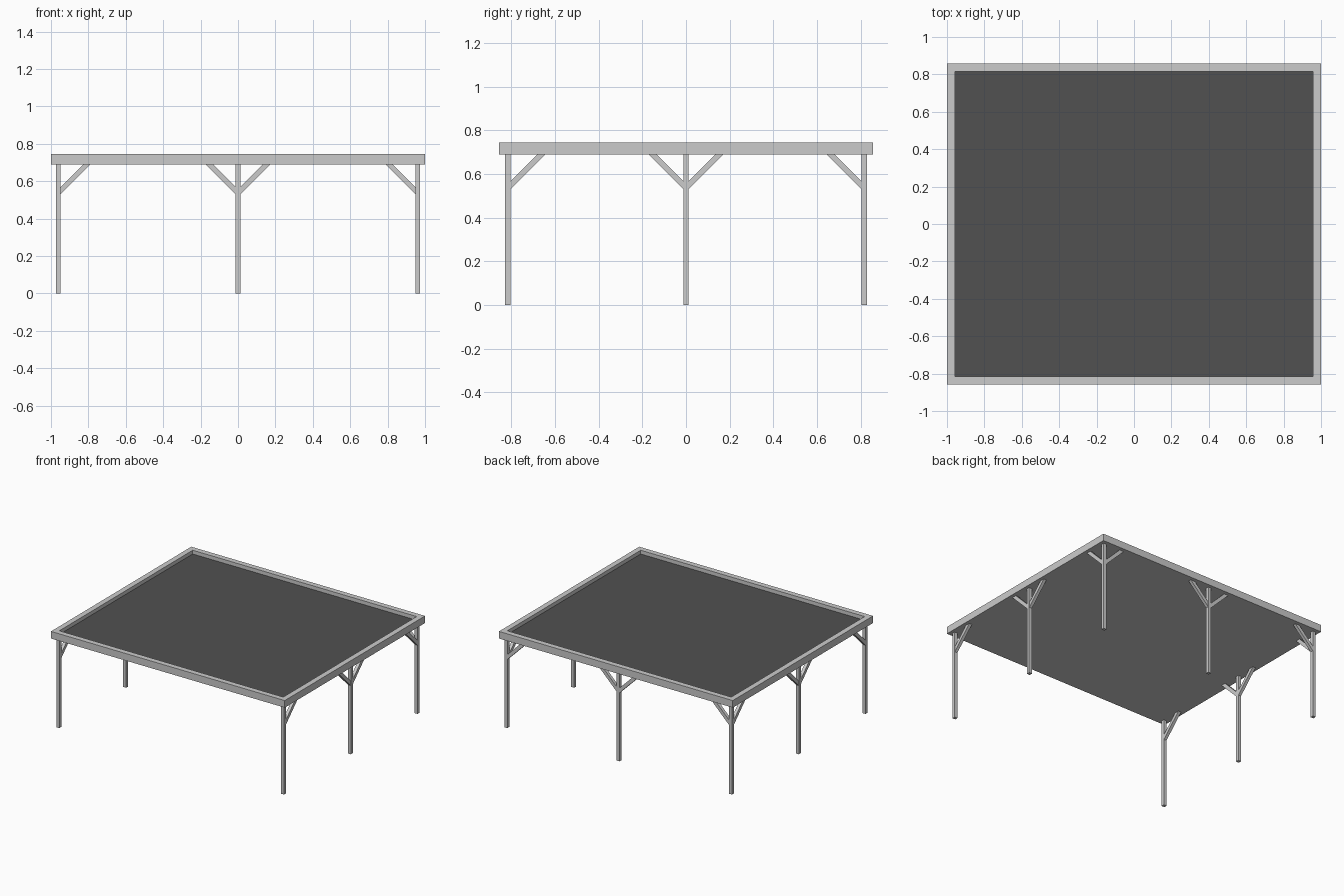
import bpy, bmesh
from mathutils import Vector

if "Cube" in bpy.data.objects:
    bpy.data.objects.remove(bpy.data.objects["Cube"])

HX, HY = 1.0, 0.857          # half size of the roof
RIM, Z0, Z1 = 0.042, 0.69, 0.745
PANEL_Z = 0.716              # height of the recessed dark covering
PX, PY, T = 0.961, 0.816, 0.025   # post positions and thickness


def make(name, verts, faces):
    me = bpy.data.meshes.new(name)
    me.from_pydata(verts, [], faces)
    ob = bpy.data.objects.new(name, me)
    bpy.context.collection.objects.link(ob)
    return ob


def extrude(name, outline, offset):
    n = len(outline)
    a = [Vector(p) for p in outline]
    b = [p + Vector(offset) for p in a]
    faces = [list(range(n)), list(range(n, 2 * n))]
    faces += [[i, (i + 1) % n, n + (i + 1) % n, n + i] for i in range(n)]
    ob = make(name, a + b, faces)
    bm = bmesh.new()
    bm.from_mesh(ob.data)
    bmesh.ops.recalc_face_normals(bm, faces=bm.faces)
    bm.to_mesh(ob.data)
    bm.free()
    return ob


def rect(hx, hy, z, cx=0, cy=0):
    return [(cx + sx * hx, cy + sy * hy, z)
            for sx, sy in ((-1, -1), (1, -1), (1, 1), (-1, 1))]


# Roof tray: outer wall, mitred rim top, inner wall and full underside
loops = [rect(HX, HY, Z0), rect(HX, HY, Z1),
         rect(HX - RIM, HY - RIM, Z1), rect(HX - RIM, HY - RIM, PANEL_Z)]
make("roof_frame", sum(loops, []),
     [[4 * k + i, 4 * k + (i + 1) % 4,
       4 * (k + 1) + (i + 1) % 4, 4 * (k + 1) + i]
      for k in range(3) for i in range(4)] + [[3, 2, 1, 0]])

# Dark covering recessed inside the rim
dark = bpy.data.materials.new("dark_covering")
dark.diffuse_color = (0.083, 0.083, 0.083, 1)
dark.use_nodes = True
dark.node_tree.nodes["Principled BSDF"].inputs["Base Color"].default_value = dark.diffuse_color
panel = make("roof_covering", rect(HX - RIM, HY - RIM, PANEL_Z), [[0, 1, 2, 3]])
panel.data.materials.append(dark)


# Diagonal brace leaning out from a post along a horizontal direction
def brace(name, x, y, dx, dy):
    prof = [(0, 0.518), (0.172, Z0), (0.134, Z0), (0, 0.556)]
    side = Vector((-dy, dx, 0)) * 0.024
    pts = [Vector((x + dx * d, y + dy * d, z)) - side / 2 for d, z in prof]
    extrude(name, pts, side)


# Posts with their brace directions; the front bay is left open
posts = {
    "front_left": (-PX, -PY, [(0, 1)]),
    "front_right": (PX, -PY, [(0, 1)]),
    "middle_left": (-PX, 0, [(0, 1), (0, -1)]),
    "middle_right": (PX, 0, [(0, 1), (0, -1)]),
    "back_left": (-PX, PY, [(0, -1), (1, 0)]),
    "back_middle": (0, PY, [(1, 0), (-1, 0)]),
    "back_right": (PX, PY, [(0, -1), (-1, 0)]),
}
for label, (x, y, dirs) in posts.items():
    extrude(label + "_post", rect(T / 2, T / 2, 0, x, y), (0, 0, Z0))
    for i, (dx, dy) in enumerate(dirs):
        brace(f"{label}_brace_{i + 1}", x, y, dx, dy)
